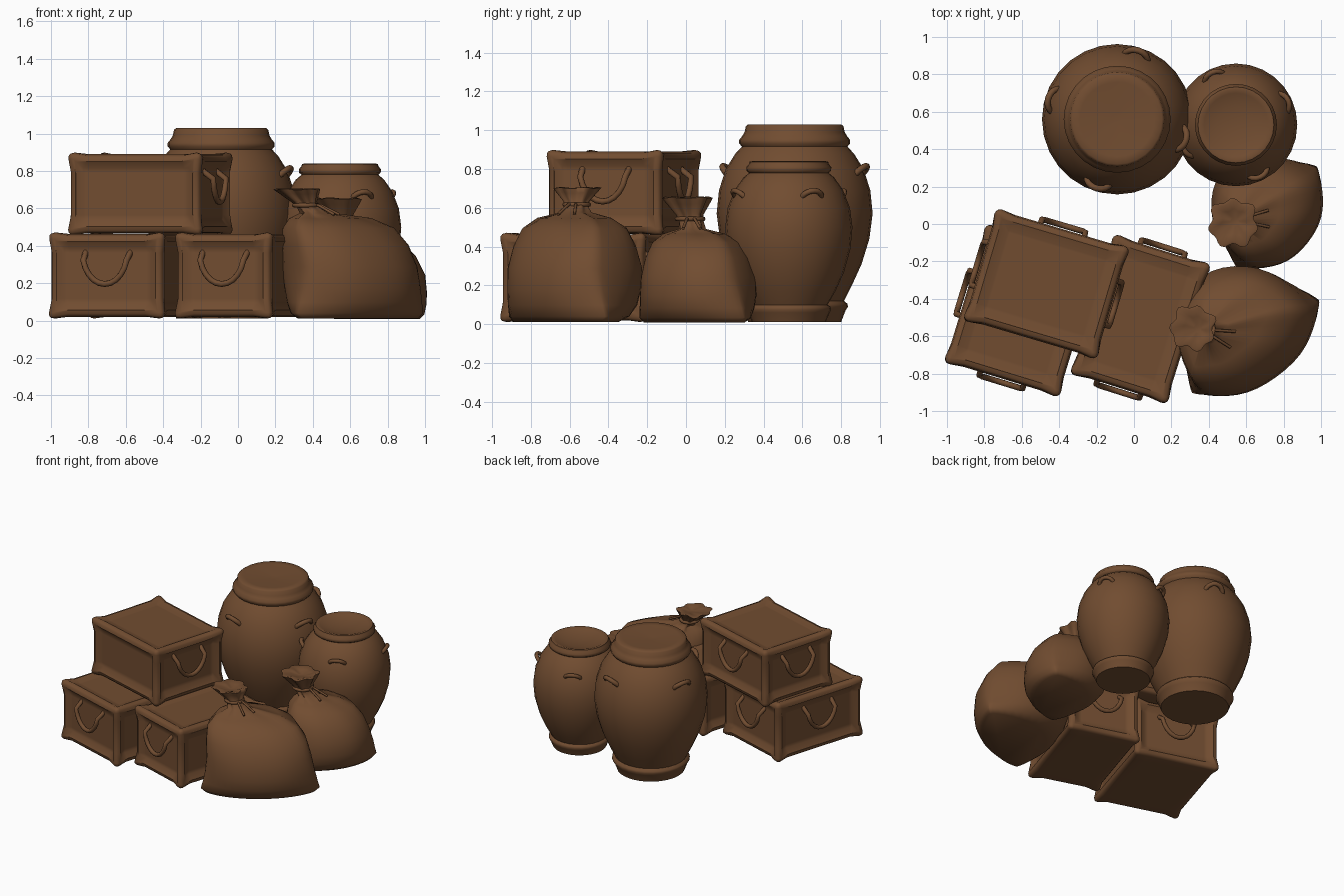
import bpy, bmesh, math
from mathutils import Vector, Matrix

if "Cube" in bpy.data.objects:
    bpy.data.objects.remove(bpy.data.objects["Cube"])

brown = bpy.data.materials.new("warm_brown")
brown.diffuse_color = (0.165, 0.073, 0.03, 1)
brown.use_nodes = True
brown.node_tree.nodes["Principled BSDF"].inputs["Base Color"].default_value = brown.diffuse_color


def finish(name, bm, angle=50):
    """Turn a bmesh into a smooth-by-angle object."""
    bmesh.ops.recalc_face_normals(bm, faces=bm.faces)
    me = bpy.data.meshes.new(name)
    bm.to_mesh(me)
    bm.free()
    me.materials.append(brown)
    me.polygons.foreach_set("use_smooth", [True] * len(me.polygons))
    me.set_sharp_from_angle(angle=math.radians(angle))
    ob = bpy.data.objects.new(name, me)
    bpy.context.collection.objects.link(ob)
    return ob


def loft(bm, rings):
    """Skin closed rings of points and cap both ends."""
    loops = [[bm.verts.new(p) for p in r] for r in rings]
    n = len(loops[0])
    for a, b in zip(loops, loops[1:]):
        for i in range(n):
            bm.faces.new((a[i], a[(i + 1) % n], b[(i + 1) % n], b[i]))
    bm.faces.new(loops[0])
    bm.faces.new(loops[-1])


def tube(name, pts, r, closed=False):
    """Round bar along a path; a closed path makes a ring."""
    bm = bmesh.new()
    pts = [Vector(p) for p in pts]
    n = len(pts)
    mean = sum(pts, Vector()) / n
    rings = []
    for i, p in enumerate(pts):
        a = pts[(i - 1) % n] if closed or i else p
        b = pts[(i + 1) % n] if closed or i < n - 1 else p
        t = (b - a).normalized()
        side = (p - mean) - t * (p - mean).dot(t)
        side = side.normalized() if side.length > 1e-4 else t.orthogonal().normalized()
        up = t.cross(side)
        rings.append([p + r * (side * math.cos(k * math.pi / 4) + up * math.sin(k * math.pi / 4))
                      for k in range(8)])
    if closed:
        rings.append(rings[0])
    loft(bm, rings)
    bmesh.ops.remove_doubles(bm, verts=bm.verts, dist=1e-5)
    return finish(name, bm)


# ---- jars: turned profiles with four small ears ----
def jar(name, x, y, profile, ear_z, ear_r, ear_turn, size):
    bm = bmesh.new()
    loft(bm, [[(x + r * math.cos(i * math.tau / 28), y + r * math.sin(i * math.tau / 28), z)
               for i in range(28)] for r, z in profile])
    finish(name, bm, 55)
    for k in range(4):
        a = math.radians(ear_turn + 90 * k)
        out, side = Vector((math.cos(a), math.sin(a), 0)), Vector((-math.sin(a), math.cos(a), 0))
        pts = []
        for i in range(9):
            t = math.pi * i / 8
            s = math.sin(t)
            pts.append(Vector((x, y, ear_z - 0.03 + 0.045 * s * size)) + side * (0.065 * size * math.cos(t))
                       + out * (ear_r - 0.02 + 0.045 * size * s))
        tube(name + "_ear", pts, 0.017 * size)


jar("large_jar", -0.09, 0.56,
    [(.24, .012), (.262, .07), (.275, .09), (.272, .105), (.255, .12), (.295, .2), (.345, .31),
     (.385, .44), (.402, .57), (.39, .69), (.355, .8), (.305, .88), (.272, .915), (.286, .932),
     (.286, .95), (.27, .97), (.258, .99), (.252, 1.02), (.24, 1.03), (.2, 1.028), (.03, 1.015)],
    .80, .36, 73, 1)
jar("small_jar", 0.545, 0.53,
    [(.19, .012), (.21, .06), (.218, .075), (.215, .09), (.2, .1), (.24, .17), (.285, .27),
     (.318, .39), (.328, .5), (.315, .6), (.28, .69), (.235, .755), (.205, .78), (.218, .79),
     (.219, .81), (.206, .825), (.203, .837), (.19, .84), (.17, .832), (.1, .815), (.02, .81)],
    .68, .29, 25, .85)


# ---- chests: padded frame, sunken panels, swelling corners, hanging handles ----
def chest(name, x, y, z0, w, d, h, turn, handles):
    bm = bmesh.new()
    bmesh.ops.create_cube(bm, size=1)
    size = Vector((w, d, h))
    bmesh.ops.scale(bm, vec=size, verts=bm.verts)
    corners = list(bm.verts)
    sides = [f for f in bm.faces if abs(f.normal.z) < .5]
    top = [f for f in bm.faces if f.normal.z > .5]
    bmesh.ops.inset_individual(bm, faces=sides + top, thickness=.055)
    bmesh.ops.inset_individual(bm, faces=sides, thickness=.05, depth=-.03)
    bmesh.ops.inset_individual(bm, faces=top, thickness=.07, depth=-.018)
    for axis in range(3):
        for s in (-1, 1):
            n = Vector((0, 0, 0))
            n[axis] = s
            bmesh.ops.bisect_plane(bm, geom=bm.verts[:] + bm.edges[:] + bm.faces[:],
                                   plane_co=n * (size[axis] / 2 - .1), plane_no=n)
    for v in corners:
        v.co += Vector([math.copysign(.018, c) for c in v.co])
    bm.normal_update()
    edges = [e for e in bm.edges if len(e.link_faces) == 2 and e.calc_face_angle(0) > 1.1]
    bmesh.ops.bevel(bm, geom=edges, offset=.036, segments=3, profile=.5, affect='EDGES')
    place = Matrix.Translation((x, y, z0 + h / 2)) @ Matrix.Rotation(math.radians(turn), 4, 'Z')
    bm.transform(place)
    finish(name, bm, 60)
    for a in handles:
        a = math.radians(a)
        out, side = Vector((math.cos(a), math.sin(a), 0)), Vector((-math.sin(a), math.cos(a), 0))
        half = w / 2 if abs(out.x) > .5 else d / 2
        pts = []
        for i in range(13):
            t = math.pi * i / 12
            o = -.04 if i in (0, 12) else .02
            pts.append(place @ (out * (half + o) + side * (.125 * math.cos(t))
                                + Vector((0, 0, .125 - .17 * math.sin(t)))))
        tube(name + "_handle", pts, .016)


FRONT, BACK, LEFT, RIGHT = -90, 90, 180, 0
chest("left_chest", -.595, -.463, .018, .63, .76, .445, -17, (FRONT, BACK, LEFT))
chest("right_chest", .035, -.508, .018, .53, .77, .445, -17.5, (FRONT, BACK))
chest("top_chest", -.468, -.32, .465, .73, .61, .425, -16.5, (BACK, LEFT, RIGHT))


# ---- sacks: lofted rings with pointed lower corners, tied neck and flared mouth ----
def sack(name, c, neck, h, turn, a, front, back, mouth, lean, rise, shoulder):
    A = math.radians(turn)
    u, v = Vector((math.cos(A), math.sin(A), 0)), Vector((math.sin(A), -math.cos(A), 0))
    c, neck = Vector((*c, 0)), Vector((*neck, 0))
    N = 40

    def ring(mid, z, ra, rf, rb, sharp=1, waves=0):
        pts = []
        for i in range(N):
            t = math.tau * i / N
            co, si = math.cos(t), math.sin(t)
            k = 1 + waves * (math.sin(7 * t) + .5 * math.sin(4 * t + 1))
            p = mid + u * (ra * co * k) + v * (math.copysign(abs(si) ** sharp, si) * (rf if si > 0 else rb) * k)
            p.z = z + .25 * waves * ra * math.sin(5 * t)
            pts.append(p)
        return pts

    rings = []
    for zf, t, ra, rb, sharp, wav in ((.02, 0, .92, .65, 1.5, 0), (.07, 0, 1, .82, 1.6, 0),
                                      (.17, 0, .96, .95, 1.4, .005), (.3, .01, .92, 1, 1.2, .008),
                                      (.5, .05, .84 + shoulder * .3, 1, 1, .005),
                                      (.7, .16, .75 + shoulder * .7, .88, 1, .008),
                                      (.86, .32, .62 + shoulder, .72, 1, .015),
                                      (.95, .52, .42 + shoulder, .48, 1, .04),
                                      (1.0, .82, .2, .22, 1, .08)):
        rings.append(ring(c.lerp(neck, t), zf * h, a * ra, front * rb, back * rb, sharp, wav))
    lean = Vector((*lean, 0))
    for f, r, z, wav in ((0, .5, .27, .08), (.35, .55, .45, .1), (.75, .85, .78, .1),
                         (1, 1.02, .97, .1), (1, .9, 1, .1), (.8, .55, .93, .1), (.6, .2, .85, 0)):
        rings.append(ring(neck + lean * f, h + z * rise, mouth * r, mouth * r, mouth * r, 1, wav))
    bm = bmesh.new()
    loft(bm, rings)
    finish(name, bm, 70)
    # cord round the neck and its two loose ends
    mid = neck + lean * .2 + Vector((0, 0, h + .32 * rise))
    tube(name + "_cord", [mid + mouth * .54 * Vector((math.cos(i * math.tau / 16), math.sin(i * math.tau / 16), 0))
                          for i in range(16)], .012, True)
    away = (c - neck).normalized()
    for s in (-1, 1):
        d = Matrix.Rotation(s * .25, 3, 'Z') @ away
        tube(name + "_cord_end", [mid + d * .04, mid + d * .08, mid + d * .13 - Vector((0, 0, .025)),
                                  mid + d * .18 - Vector((0, 0, .05))], .008)


sack("large_sack", (.65, -.655), (.375, -.565), .575, 36, .42, .2, .455, .115, (-.06, .01), .13, .13)
sack("small_sack", (.765, .035), (.55, .025), .49, 52, .345, .215, .37, .125, (-.02, -.02), .165, .05)
